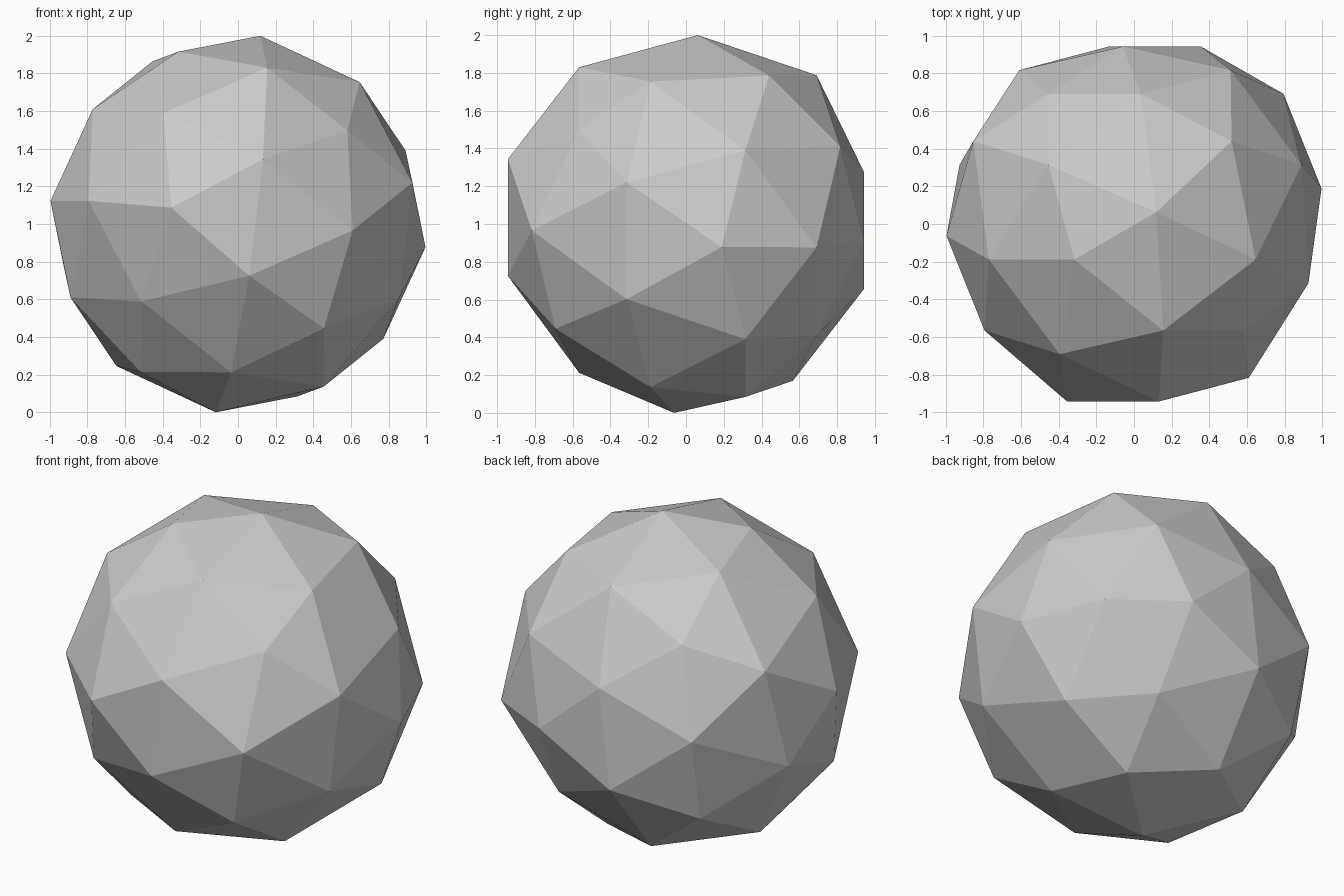
import bpy
import bmesh
from mathutils import Matrix, Vector

RADIUS = 1.008
STEP = 0.1257

cube = bpy.data.objects.get("Cube")
if cube:
    bpy.data.objects.remove(cube, do_unlink=True)


def make_material(name, color):
    material = bpy.data.materials.new(name)
    material.use_nodes = True
    material.diffuse_color = color
    material.node_tree.nodes["Principled BSDF"].inputs["Base Color"].default_value = color
    return material


def tilt(pole, neighbour):
    """Rotation taking the ball's pole and first ring corner to two directions."""
    z_axis = pole.normalized()
    x_axis = (neighbour - z_axis * neighbour.dot(z_axis)).normalized()
    y_axis = z_axis.cross(x_axis)
    return Matrix((x_axis, y_axis, z_axis)).transposed().to_4x4()


# Faceted ball: a tilted low-poly icosphere
bm = bmesh.new()
rotation = tilt(Vector((-0.355, -0.939, 0.087)), Vector((-0.316, -0.277, 0.915)))
bmesh.ops.create_icosphere(bm, subdivisions=2, radius=RADIUS, matrix=rotation)

# Depth is stepped, which makes the facets slightly uneven
for vert in bm.verts:
    vert.co.y = STEP / 2 + STEP * round((vert.co.y - 0.03) / STEP)

# Stand the ball on the ground
lowest = min(vert.co.z for vert in bm.verts)
bmesh.ops.translate(bm, verts=bm.verts, vec=(0, 0, -lowest))
bmesh.ops.recalc_face_normals(bm, faces=bm.faces)

mesh = bpy.data.meshes.new("faceted_ball")
bm.to_mesh(mesh)
bm.free()
mesh.shade_flat()
mesh.materials.append(make_material("plain grey", (0.6, 0.6, 0.6, 1.0)))
ball = bpy.data.objects.new("faceted_ball", mesh)
bpy.context.collection.objects.link(ball)
